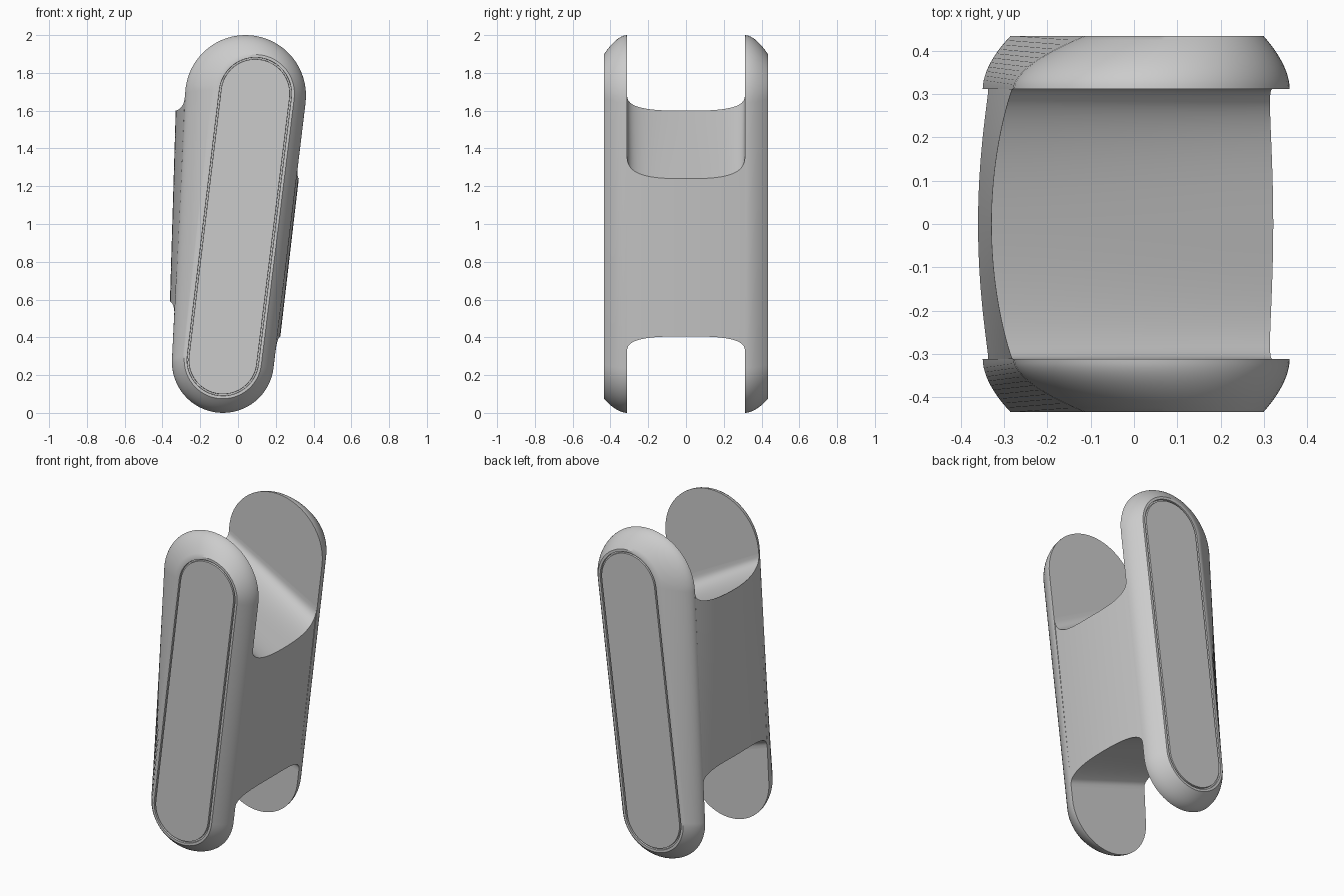
import bpy, bmesh, math
from mathutils import Vector

cube = bpy.data.objects.get("Cube")
if cube:
    bpy.data.objects.remove(cube)

grey = bpy.data.materials.new("plain grey")
grey.use_nodes = True
COLOUR = (0.6, 0.6, 0.6, 1)
grey.diffuse_color = COLOUR
grey.node_tree.nodes["Principled BSDF"].inputs["Base Color"].default_value = COLOUR

INNER_Y, OUTER_Y = 0.312, 0.435
# tapered capsules: top circle (x, z, r), bottom circle (x, z, r)
RIM = ((0.04, 1.68, 0.32), (-0.08, 0.27, 0.27))
PANEL = ((0.092, 1.69, 0.187), (-0.08, 0.28, 0.185))


def lerp(a, b, t):
    return a + (b - a) * t


def blend(t):
    """Capsule between the rim and the panel."""
    return [[lerp(a, b, t) for a, b in zip(c, d)] for c, d in zip(RIM, PANEL)]


def capsule(circles, grow=0.0, steps=32):
    """Outline around two circles, as (x, z) points."""
    (x1, z1, r1), (x2, z2, r2) = circles
    dx, dz = x1 - x2, z1 - z2
    axis = math.atan2(dz, dx)
    half = math.acos((r2 - r1) / math.hypot(dx, dz))
    pts = []
    for x, z, r, start, sweep in ((x1, z1, r1, axis - half, 2 * half),
                                  (x2, z2, r2, axis + half, 2 * (math.pi - half))):
        for i in range(steps + 1):
            a = start + sweep * i / steps
            pts.append((x + (r + grow) * math.cos(a), z + (r + grow) * math.sin(a)))
    return pts


def loft(name, rings):
    """Skin closed rings and cap both ends."""
    bm = bmesh.new()
    loops = [[bm.verts.new(p) for p in ring] for ring in rings]
    n = len(loops[0])
    for a, b in zip(loops, loops[1:]):
        for i in range(n):
            j = (i + 1) % n
            bm.faces.new((a[i], a[j], b[j], b[i]))
    bm.faces.new(loops[0])
    bm.faces.new(loops[-1])
    bmesh.ops.recalc_face_normals(bm, faces=bm.faces)
    mesh = bpy.data.meshes.new(name)
    bm.to_mesh(mesh)
    bm.free()
    mesh.materials.append(grey)
    obj = bpy.data.objects.new(name, mesh)
    bpy.context.collection.objects.link(obj)
    bpy.ops.object.select_all(action='DESELECT')
    obj.select_set(True)
    bpy.context.view_layer.objects.active = obj
    bpy.ops.object.shade_smooth_by_angle(angle=math.radians(32))
    return obj


# side plates: rounded outer edge, then a thin groove around a flat panel
def side_plate(name, side):
    layers = []
    for i in range(13):
        s = i / 12
        layers.append((capsule(blend(s ** 1.8), 0.02 * s ** 1.8), lerp(INNER_Y, OUTER_Y, s)))
    for grow, depth in ((0.005, 0), (0.004, 0.012), (-0.004, 0.012), (-0.005, 0)):
        layers.append((capsule(PANEL, grow), OUTER_Y - depth))
    loft(name, [[(x, side * y, z) for x, z in pts] for pts, y in layers])


side_plate("front_side_plate", -1)
side_plate("back_side_plate", 1)


# crossbar: slanted block, bulging outward and filleted into the plates
def left_edge(z, bulge):
    return 0.19 + 0.117 * (z - 0.25) + 0.016 * bulge


def right_edge(z, bulge):
    return -0.35 + 0.0483 * (z - 0.25) - lerp(0.027, 0.045, z - 0.6) * bulge


def section(y):
    u = min(abs(y) / INNER_Y, 1)
    rise = 1 - (1 - u ** 3) ** (1 / 3)
    bulge = 1 - u * u
    zs_right = (1.6 + 0.09 * rise, 0.59 - 0.09 * rise)
    zs_left = (1.24 + 0.13 * rise, 0.405 - 0.085 * rise)
    top_r, low_r = [(right_edge(z, bulge), y, z) for z in zs_right]
    top_l, low_l = [(left_edge(z, bulge), y, z) for z in zs_left]
    corners = [Vector(c) for c in (top_r, top_l, low_l, low_r)]
    return [a.lerp(b, k / 6) for a, b in zip(corners, corners[1:] + corners[:1])
            for k in range(6)]


COUNT = 48
loft("crossbar", [section(INNER_Y * math.sin(math.pi * (i / COUNT - 0.5)))
                  for i in range(COUNT + 1)])
